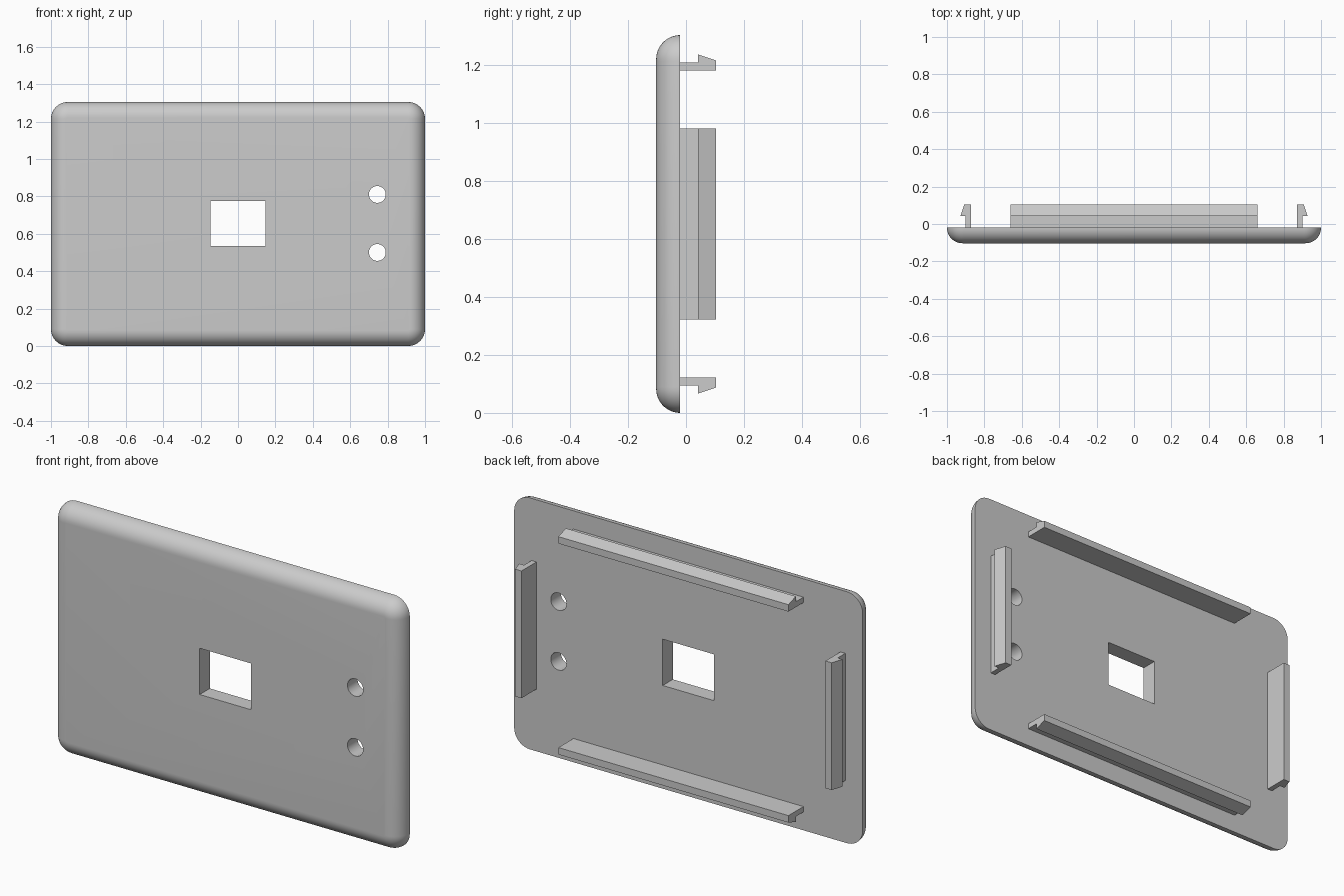
import bpy, bmesh
from math import sin, cos, pi
from mathutils import Vector, Matrix

cube = bpy.data.objects.get("Cube")
if cube:
    bpy.data.objects.remove(cube)

HALF_W, HALF_H = 1.0, 0.652
BACK, FRONT, CLIP_END = -0.02, -0.103, 0.103
CORNER, EDGE = 0.09, BACK - FRONT
MID = Vector((0, 0, HALF_H))

grey = bpy.data.materials.new("light grey plastic")
grey.use_nodes = True
grey.diffuse_color = (0.6, 0.6, 0.6, 1)
grey.node_tree.nodes["Principled BSDF"].inputs["Base Color"].default_value = (0.6, 0.6, 0.6, 1)


def make_object(name, bm):
    bmesh.ops.recalc_face_normals(bm, faces=bm.faces)
    mesh = bpy.data.meshes.new(name)
    bm.to_mesh(mesh)
    bm.free()
    mesh.materials.append(grey)
    obj = bpy.data.objects.new(name, mesh)
    bpy.context.collection.objects.link(obj)
    return obj


def bridge(bm, a, b):
    for i in range(len(a)):
        j = (i + 1) % len(a)
        bm.faces.new((a[i], a[j], b[j], b[i]))


def rounded_ring(bm, inset, y, steps=10):
    # rounded rectangle whose corners shrink with the inset
    r = CORNER - inset
    verts = []
    for quarter, (sx, sz) in enumerate([(1, 1), (-1, 1), (-1, -1), (1, -1)]):
        for k in range(steps + 1):
            a = (quarter + k / steps) * pi / 2
            verts.append(bm.verts.new((sx * (HALF_W - CORNER) + r * cos(a), y,
                                       HALF_H + sz * (HALF_H - CORNER) + r * sin(a))))
    return verts


# Cover plate with a quarter-round edge
bm = bmesh.new()
STEPS = 12
rings = []
for k in range(STEPS + 1):
    a = k / STEPS * pi / 2
    rings.append(rounded_ring(bm, EDGE * (1 - cos(a)), BACK - EDGE * sin(a)))
for a, b in zip(rings, rings[1:]):
    bridge(bm, a, b)
bm.faces.new(rings[0])
bm.faces.new(rings[-1])
plate = make_object("cover_plate", bm)

# Square window and two round holes
bm = bmesh.new()
bmesh.ops.create_cube(bm, size=1, matrix=Matrix.Translation((0, 0, 0.655))
                      @ Matrix.Diagonal((0.295, 1, 0.24, 1)))
for z in (0.5, 0.81):
    bmesh.ops.create_cone(bm, cap_ends=True, segments=40, radius1=0.045, radius2=0.045, depth=1,
                          matrix=Matrix.Translation((0.745, 0, z)) @ Matrix.Rotation(pi / 2, 4, "X"))
cutter = make_object("hole_cutter", bm)
cutter.hide_render = True

cut = plate.modifiers.new("holes", "BOOLEAN")
cut.object = cutter
cut.solver = "EXACT"
bpy.ops.object.select_all(action="DESELECT")
bpy.context.view_layer.objects.active = plate
plate.select_set(True)
bpy.ops.object.modifier_apply(modifier="holes")
bpy.data.objects.remove(cutter)
bpy.ops.object.shade_smooth_by_angle(angle=pi / 6)

# Barbed clip section: outward distance from the inner face, and y
CLIP = [(0, BACK), (0.028, BACK), (0.028, 0.042), (0.056, 0.042), (0.036, CLIP_END), (0, CLIP_END)]


def make_clip(name, outward, distance, half_length):
    along = outward.cross(Vector((0, 1, 0)))
    bm = bmesh.new()
    ends = [[bm.verts.new(MID + outward * (distance + d) + Vector((0, y, 0)) + along * side * half_length)
             for d, y in CLIP] for side in (-1, 1)]
    bridge(bm, *ends)
    for end in ends:
        bm.faces.new(end)
    make_object(name, bm)


for name, sign in (("top_clip", 1), ("bottom_clip", -1)):
    make_clip(name, Vector((0, 0, sign)), 0.529, 0.66)
for name, sign in (("left_clip", 1), ("right_clip", -1)):
    make_clip(name, Vector((sign, 0, 0)), 0.872, 0.33)
